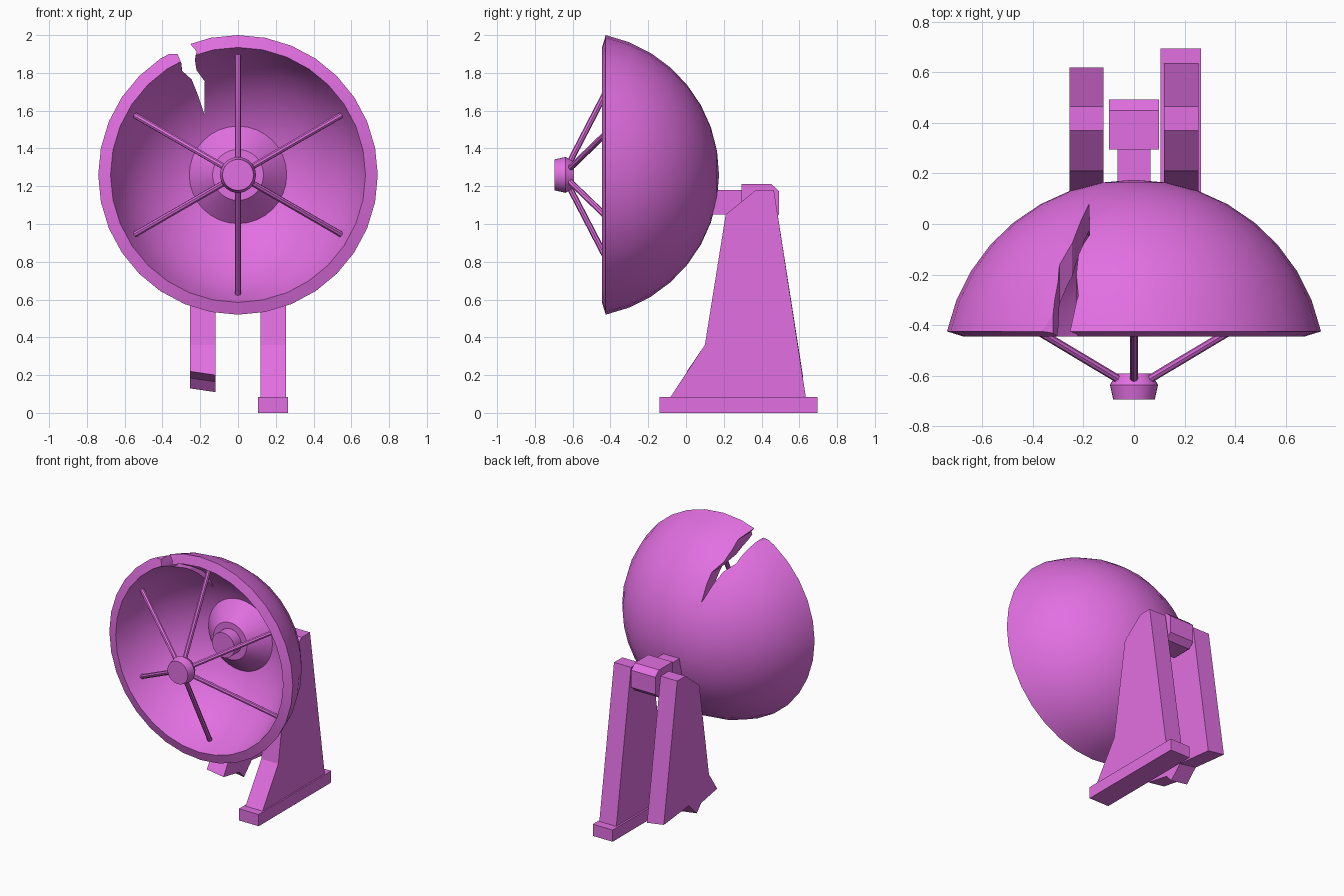
import bpy, bmesh, math
from mathutils import Vector, Matrix

if "Cube" in bpy.data.objects:
    bpy.data.objects.remove(bpy.data.objects["Cube"], do_unlink=True)

AXIS_Z = 1.26           # height of the dish axis
ORCHID = (0.76, 0.16, 0.76, 1)
mat = bpy.data.materials.new("orchid")
mat.use_nodes = True
mat.diffuse_color = ORCHID
mat.node_tree.nodes["Principled BSDF"].inputs["Base Color"].default_value = ORCHID


def finish(name, bm):
    bmesh.ops.recalc_face_normals(bm, faces=bm.faces)
    mesh = bpy.data.meshes.new(name)
    bm.to_mesh(mesh)
    bm.free()
    mesh.materials.append(mat)
    obj = bpy.data.objects.new(name, mesh)
    bpy.context.collection.objects.link(obj)
    return obj


def activate(obj):
    bpy.ops.object.select_all(action='DESELECT')
    obj.select_set(True)
    bpy.context.view_layer.objects.active = obj


def smooth(obj, degrees=25):
    activate(obj)
    bpy.ops.object.shade_smooth_by_angle(angle=math.radians(degrees))


def prism(name, points, start, end):
    """Extrude a polygon of 3D points from offset start to offset end."""
    bm = bmesh.new()
    face = bm.faces.new([bm.verts.new(Vector(p) + Vector(start)) for p in points])
    new = bmesh.ops.extrude_face_region(bm, geom=[face])["geom"]
    verts = [v for v in new if isinstance(v, bmesh.types.BMVert)]
    bmesh.ops.translate(bm, verts=verts, vec=Vector(end) - Vector(start))
    return finish(name, bm)


def side_prism(name, profile, x0, x1):
    return prism(name, [(0, y, z) for y, z in profile], (x0, 0, 0), (x1, 0, 0))


def box(name, x0, x1, y0, y1, z0, z1):
    return side_prism(name, [(y0, z0), (y1, z0), (y1, z1), (y0, z1)], x0, x1)


def revolve(name, profile, steps=32):
    """Spin a (radius, y) profile, running from axis to axis, about the dish axis."""
    bm = bmesh.new()
    verts = [bm.verts.new((0, y, AXIS_Z + r)) for r, y in profile]
    edges = [bm.edges.new(pair) for pair in zip(verts, verts[1:])]
    bmesh.ops.spin(bm, geom=verts + edges, cent=(0, 0, AXIS_Z), axis=(0, 1, 0),
                   angle=math.tau, steps=steps, use_duplicate=False)
    bmesh.ops.remove_doubles(bm, verts=bm.verts, dist=0.0005)
    return finish(name, bm)


def cap(rim, depth, apex, rings=8):
    """Spherical cap profile from the axis out to the rim."""
    R = (rim * rim + depth * depth) / (2 * depth)
    top = math.asin(rim / R)
    return [(R * math.sin(top * i / rings), apex - R + R * math.cos(top * i / rings))
            for i in range(rings + 1)]


# Dish shell with a bevelled rim, thick at the back and thin at the rim
outer = cap(0.74, 0.6, 0.175)
inner = cap(0.675, 0.525, 0.08)
dish = revolve("dish", outer + inner[::-1])

# Jagged crack through the upper edge
crack = [(-0.42, 1.9), (-0.32, 1.9), (-0.3, 1.85), (-0.295, 1.81), (-0.245, 1.765),
         (-0.215, 1.69), (-0.178, 1.58), (-0.176, 1.755), (-0.22, 1.815), (-0.228, 1.87),
         (-0.22, 1.915), (-0.255, 1.955), (-0.275, 2.05), (-0.42, 2.05)]
cutter = prism("crack_cutter", [(x, 0, z) for x, z in crack], (0, -0.6, 0), (0, 0.4, 0))
cutter.hide_render = True
mod = dish.modifiers.new("crack", 'BOOLEAN')
mod.operation = 'DIFFERENCE'
mod.solver = 'EXACT'
mod.object = cutter
activate(dish)
bpy.ops.object.modifier_apply(modifier=mod.name)
bpy.data.objects.remove(cutter, do_unlink=True)
smooth(dish)

# Stepped cone in the middle of the dish
smooth(revolve("centre_cone", [(0, 0.1), (0.26, 0.1), (0.26, 0.03), (0.135, -0.09),
                               (0.09, -0.09), (0.09, -0.17), (0, -0.17)]))

# Receiver hub in front of the dish
smooth(revolve("receiver_hub", [(0, -0.592), (0.07, -0.592), (0.095, -0.637),
                                (0.082, -0.695), (0, -0.695)]))

# Six struts from the hub to the dish
for i in range(6):
    a = math.tau * i / 6
    ray = Vector((math.sin(a), 0, math.cos(a)))
    centre = Vector((0, 0, AXIS_Z))
    p = centre + ray * 0.05 + Vector((0, -0.625, 0))
    q = centre + ray * 0.635 + Vector((0, -0.322, 0))
    bm = bmesh.new()
    turn = (q - p).to_track_quat('Z', 'Y').to_matrix().to_4x4()
    bmesh.ops.create_cone(bm, cap_ends=True, segments=8, radius1=0.016, radius2=0.016,
                          depth=(q - p).length,
                          matrix=Matrix.Translation((p + q) / 2) @ turn)
    finish(f"strut_{i + 1}", bm)

# Arm and chamfered pivot block behind the dish
box("dish_arm", -0.065, 0.065, 0.12, 0.3, 1.05, 1.18)
side_prism("pivot_block", [(0.295, 1.012), (0.45, 1.012), (0.492, 1.05), (0.492, 1.175),
                           (0.45, 1.213), (0.295, 1.213)], -0.098, 0.098)

# Intact leg with its foot
leg_top = [(0.10, 0.36), (0.21, 1.05), (0.37, 1.18), (0.465, 1.18)]
side_prism("left_leg", [(-0.085, 0.08)] + leg_top + [(0.635, 0.08)], 0.118, 0.255)
box("left_foot", 0.105, 0.265, -0.14, 0.695, 0, 0.085)

# Leg snapped off above its foot, with a slanted ragged end
broken = [(0.005, 0.22)] + leg_top + [(0.62, 0.19), (0.33, 0.22), (0.24, 0.13), (0.19, 0.185)]
snapped = side_prism("right_broken_leg", broken, -0.255, -0.12)
for v in snapped.data.vertices:
    if v.co.z < 0.3 and v.co.x > -0.2:
        v.co.z -= 0.02
